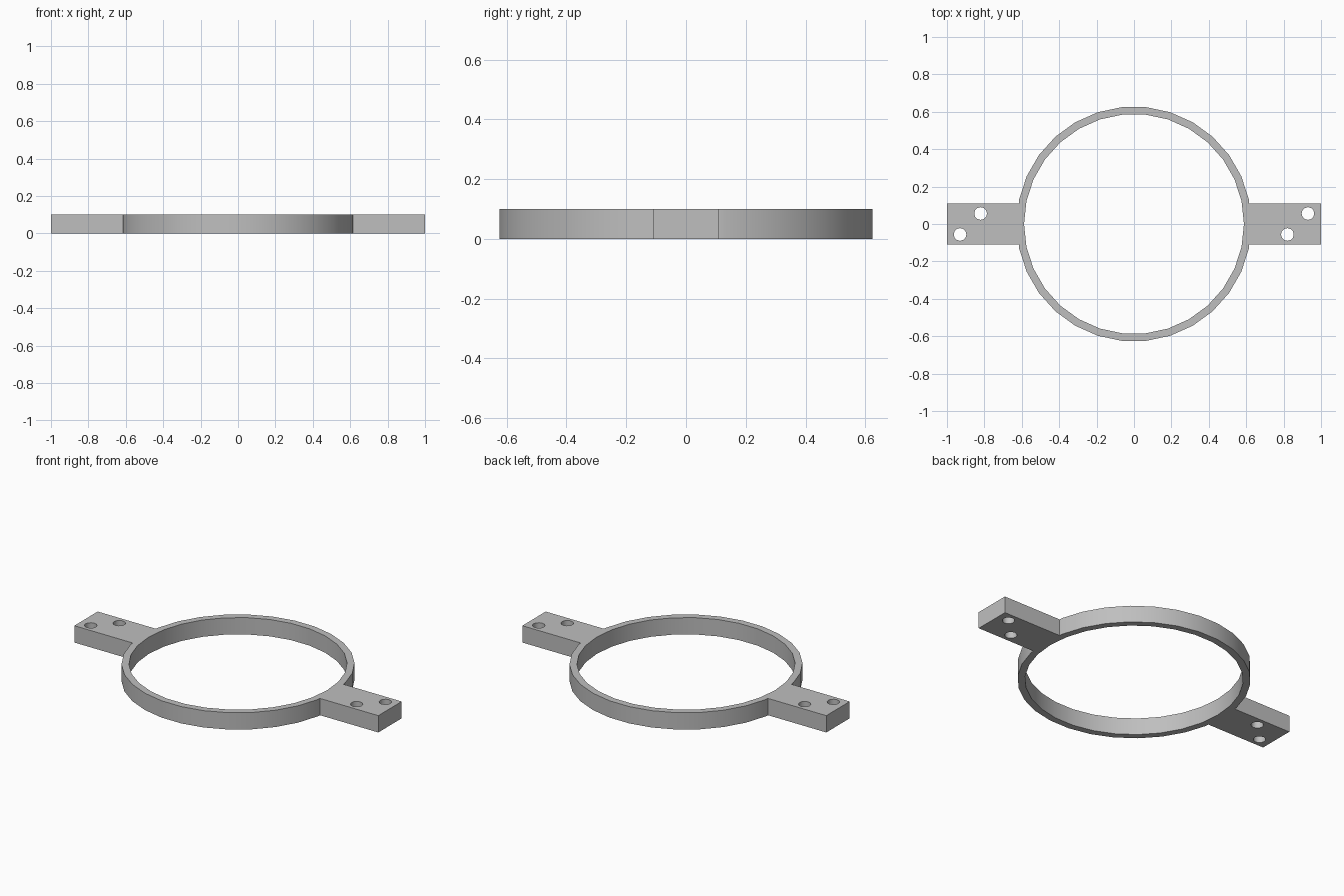
import bpy, bmesh
from math import sin, cos, tau, radians

if "Cube" in bpy.data.objects:
    bpy.data.objects.remove(bpy.data.objects["Cube"], do_unlink=True)

HEIGHT = 0.1
OUTER, INNER, SIDES = 0.628, 0.588, 30
TAB_HALF, TAB_JOIN = 0.11, 0.616
HOLE, HOLE_SIDES = 0.034, 12


def circle(cx, cy, radius, sides):
    return [(cx + radius * cos(tau * i / sides), cy + radius * sin(tau * i / sides))
            for i in range(sides)]


def add_loop(curve, points):
    spline = curve.splines.new("POLY")
    spline.points.add(len(points) - 1)
    for p, (x, y) in zip(spline.points, points):
        p.co = (x, y, 0, 1)
    spline.use_cyclic_u = True


# Outer outline: one half with tab corners, then the same half turned around
half = [(1, -TAB_HALF), (1, TAB_HALF), (TAB_JOIN, TAB_HALF)]
half += circle(0, 0, OUTER, SIDES)[1:SIDES // 2]
half.append((-TAB_JOIN, TAB_HALF))
outline = half + [(-x, -y) for x, y in half]

# Flat profile with the bore and four screw holes, extruded to full height
curve = bpy.data.curves.new("ring_bracket", "CURVE")
curve.dimensions = "2D"
curve.fill_mode = "BOTH"
curve.extrude = HEIGHT / 2
add_loop(curve, outline)
add_loop(curve, circle(0, 0, INNER, SIDES))
for side in (1, -1):
    add_loop(curve, circle(side * 0.93, side * 0.056, HOLE, HOLE_SIDES))
    add_loop(curve, circle(side * 0.82, side * -0.056, HOLE, HOLE_SIDES))

bracket = bpy.data.objects.new("ring_bracket", curve)
bpy.context.collection.objects.link(bracket)
bpy.ops.object.select_all(action="DESELECT")
bracket.select_set(True)
bpy.context.view_layer.objects.active = bracket
bpy.ops.object.convert(target="MESH")

# Weld the caps to the walls and stand the part on the ground
bm = bmesh.new()
bm.from_mesh(bracket.data)
bmesh.ops.remove_doubles(bm, verts=bm.verts, dist=0.0005)
bmesh.ops.translate(bm, verts=bm.verts, vec=(0, 0, HEIGHT / 2))
bmesh.ops.recalc_face_normals(bm, faces=bm.faces)
bm.to_mesh(bracket.data)
bm.free()

# Plain grey finish
grey = bpy.data.materials.new("light_grey")
grey.use_nodes = True
colour = (0.52, 0.52, 0.52, 1)
grey.diffuse_color = colour
grey.node_tree.nodes["Principled BSDF"].inputs["Base Color"].default_value = colour
bracket.data.materials.clear()
bracket.data.materials.append(grey)
bpy.ops.object.shade_smooth_by_angle(angle=radians(31))
